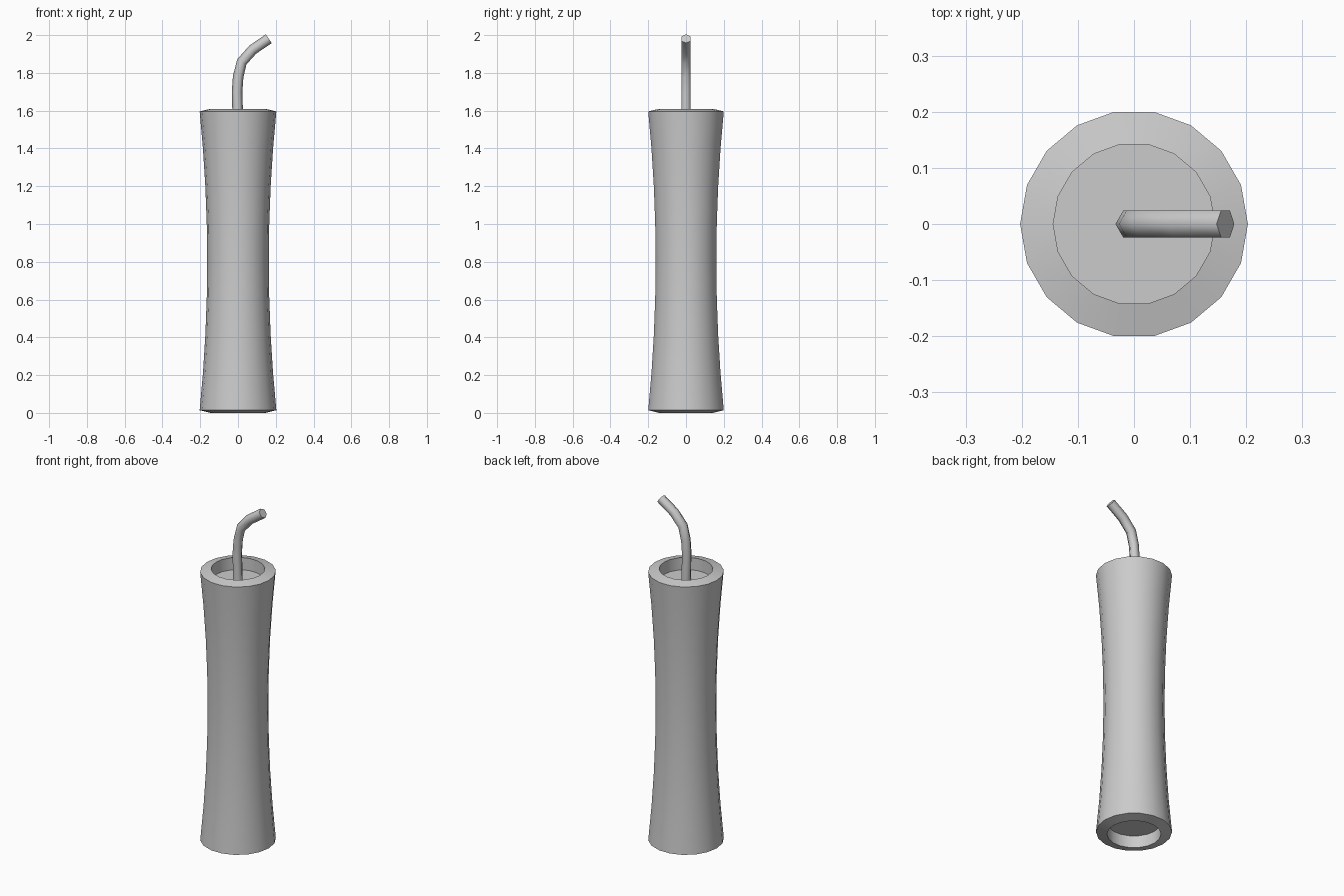
import bpy, bmesh, math
from mathutils import Vector

if "Cube" in bpy.data.objects:
    bpy.data.objects.remove(bpy.data.objects["Cube"])


def make_object(name, rings, angle):
    """Skin a list of vertex rings and cap both ends."""
    bm = bmesh.new()
    loops = [[bm.verts.new(p) for p in ring] for ring in rings]
    n = len(loops[0])
    for a, b in zip(loops, loops[1:]):
        for i in range(n):
            j = (i + 1) % n
            bm.faces.new((a[i], a[j], b[j], b[i]))
    bm.faces.new(loops[0][::-1])
    bm.faces.new(loops[-1])
    bmesh.ops.recalc_face_normals(bm, faces=bm.faces)
    mesh = bpy.data.meshes.new(name)
    bm.to_mesh(mesh)
    bm.free()
    ob = bpy.data.objects.new(name, mesh)
    bpy.context.collection.objects.link(ob)
    bpy.ops.object.select_all(action='DESELECT')
    bpy.context.view_layer.objects.active = ob
    ob.select_set(True)
    bpy.ops.object.shade_smooth_by_angle(angle=math.radians(angle))
    return ob


def circle(r, z, n=18):
    return [(r * math.cos(2 * math.pi * i / n), r * math.sin(2 * math.pi * i / n), z)
            for i in range(n)]


# Waisted body with a recess in each end
H, LIP, RIM, DEPTH = 1.61, 0.014, 0.144, 0.072
profile = [(RIM, DEPTH), (RIM, 0)]
for k in range(9):
    t = k / 4 - 1
    profile.append((0.163 + 0.04 * t * t, H / 2 + t * (H / 2 - LIP)))
profile += [(RIM, H), (RIM, H - DEPTH)]
make_object("body", [circle(r, z) for r, z in profile], 30)

# Bent six-sided wick standing on the upper recess floor
path = [Vector((x, 0, z)) for x, z in
        [(0, H - DEPTH), (-0.005, 1.70), (0.001, 1.78), (0.02, 1.858),
         (0.078, 1.923), (0.163, 1.981)]]
R = 0.028
rings = []
for i, p in enumerate(path):
    t = (path[min(i + 1, len(path) - 1)] - path[max(i - 1, 0)]).normalized()
    side = Vector((t.z, 0, -t.x))
    rings.append([p + side * R * math.cos(a) + Vector((0, R * math.sin(a), 0))
                  for a in (k * math.pi / 3 for k in range(6))])
make_object("wick", rings, 62)
